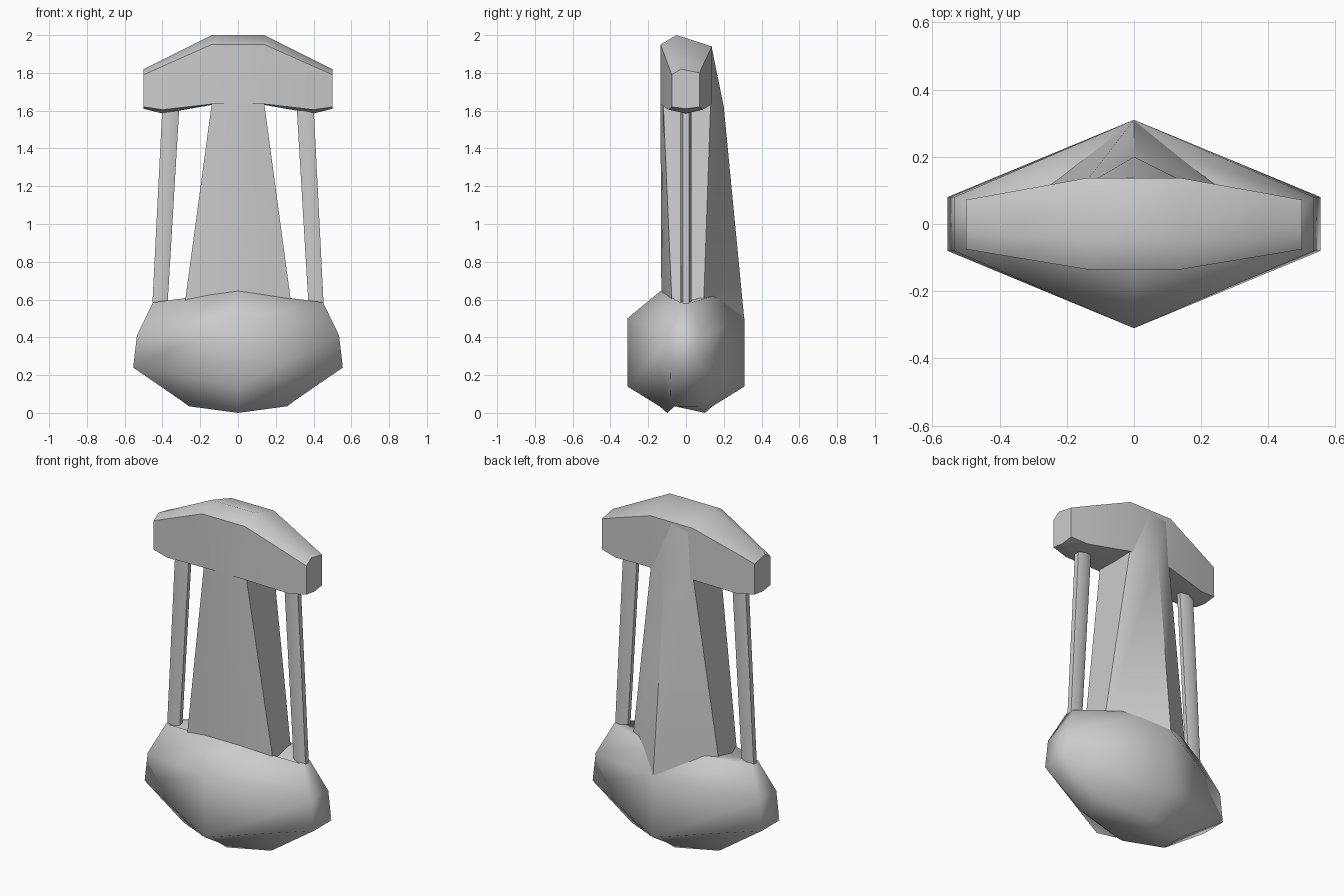
import bpy, bmesh, math

if "Cube" in bpy.data.objects:
    bpy.data.objects.remove(bpy.data.objects["Cube"])


def loft(name, rings, angle=55):
    """Skin a list of equal-length point rings and cap both ends."""
    bm = bmesh.new()
    loops = [[bm.verts.new(p) for p in ring] for ring in rings]
    n = len(loops[0])
    for a, b in zip(loops, loops[1:]):
        for i in range(n):
            j = (i + 1) % n
            bm.faces.new((a[i], a[j], b[j], b[i]))
    bm.faces.new(loops[0])
    bm.faces.new(loops[-1])
    bmesh.ops.recalc_face_normals(bm, faces=bm.faces)
    mesh = bpy.data.meshes.new(name)
    bm.to_mesh(mesh)
    bm.free()
    obj = bpy.data.objects.new(name, mesh)
    bpy.context.collection.objects.link(obj)
    bpy.ops.object.select_all(action='DESELECT')
    bpy.context.view_layer.objects.active = obj
    obj.select_set(True)
    bpy.ops.object.shade_smooth_by_angle(angle=math.radians(angle))
    return obj


def hex_ring(front, back, zc, x, yf, yb, zs):
    """Six-sided ring with a front and back ridge and flat ends."""
    return [(0, front, zc), (x, yf, zs), (x, yb, zs),
            (0, back, zc), (-x, yb, zs), (-x, yf, zs)]


# Bulging base with pointed front and back
loft("base", [
    hex_ring(-.10, .10, .00, .26, -.06, .06, .035),
    hex_ring(-.14, .14, .035, .30, -.085, .085, .065),
    hex_ring(-.31, .31, .14, .555, -.08, .08, .24),
    hex_ring(-.31, .31, .50, .535, -.08, .08, .41),
    hex_ring(-.135, .24, .645, .45, -.03, .03, .585),
], 65)

# Tapered centre column with a ridge down the back
loft("column", [
    hex_ring(-.13, .31, .48, .295, -.07, .09, .48),
    hex_ring(-.135, .20, 1.62, .14, -.12, .13, 1.63),
    hex_ring(-.134, .135, 1.94, .12, -.13, .13, 1.94),
])

# Crosshead, lofted along x from tip to tip
# x, front y, back y, top z at front / crown / back, bottom z at edge / middle
sections = [
    (.50, -.075, .072, 1.79, 1.82, 1.80, 1.62, 1.61),
    (.40, -.092, .09, 1.835, 1.87, 1.84, 1.605, 1.585),
    (.14, -.135, .137, 1.95, 2.0, 1.94, 1.635, 1.63),
]


def head_ring(s, side):
    x, f, b, tf, tc, tb, be, bc = s
    return [(side * x, y, z) for y, z in
            ((f, tf), (f * .37, tc), (b, tb), (b, be), (0, bc), (f, be))]


loft("crosshead", [head_ring(s, -1) for s in sections] +
     [head_ring(s, 1) for s in reversed(sections)])

# Slim side struts
for side, label in ((-1, "left"), (1, "right")):
    rings = []
    for inner, outer, z in ((.375, .455, .54), (.31, .40, 1.63)):
        mid = (inner + outer) / 2
        rings.append([(side * x, y, z) for x, y in
                      ((inner, -.012), (mid, -.028), (outer, -.015),
                       (outer, .015), (mid, .028), (inner, .012))])
    loft("strut_" + label, rings)
